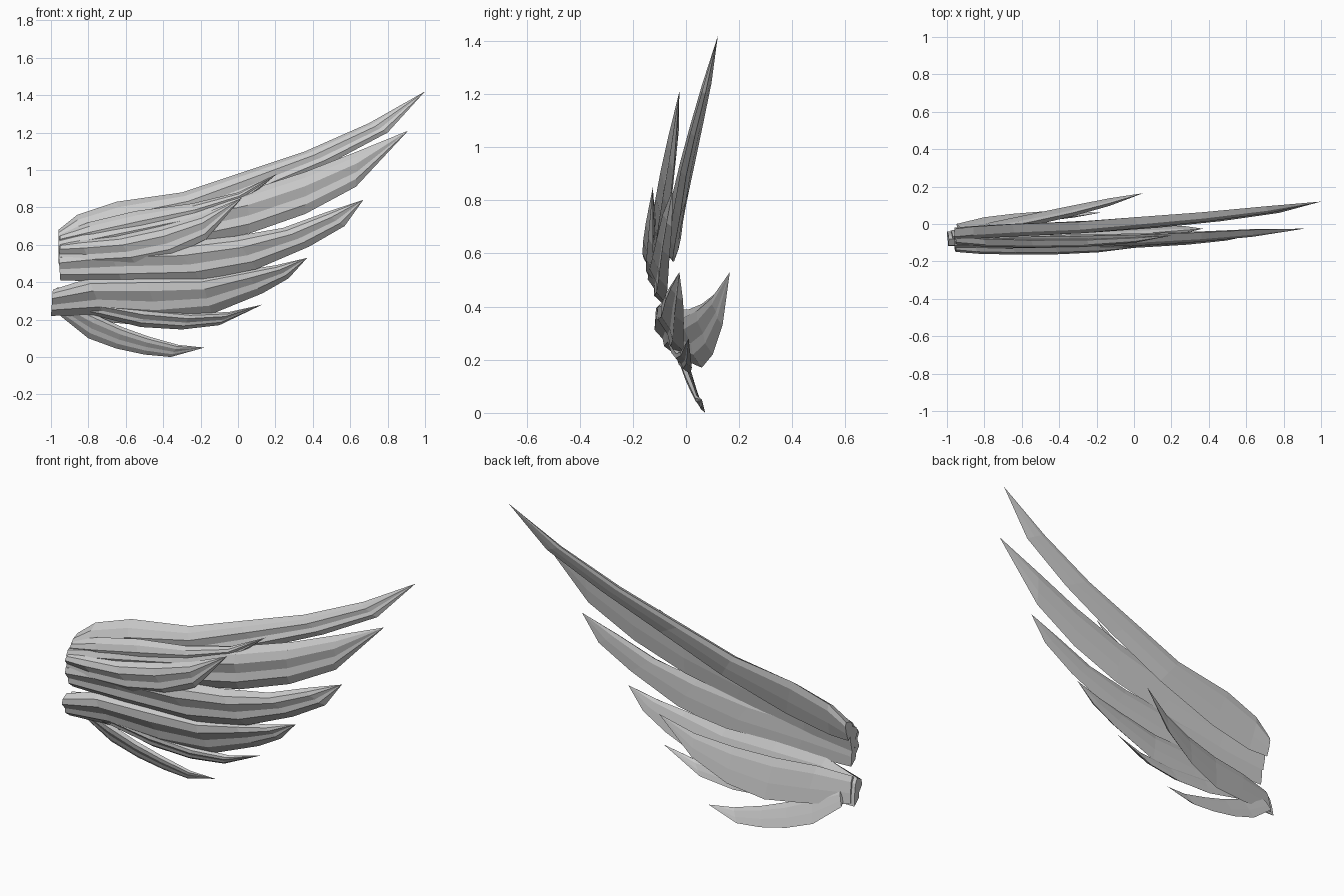
import bpy, bmesh

grey = bpy.data.materials.new("feather grey")
grey.diffuse_color = (0.6, 0.6, 0.6, 1)

# Cross-section of a feather: (position from lower to upper edge, forward bulge)
SECTION = [(0, 0), (0.22, 0.62), (0.42, 0.6), (0.66, 1), (0.86, 0.8), (1, 0.1),
           (0.8, -0.12), (0.4, -0.12)]


def feather(name, upper, lower, depth, thick=0.04, tilt=0.0):
    """Loft the section between two edge lines (x, z) of equal length.
    depth gives y at root, middle and tip; tilt leans the upper edge back."""
    bm = bmesh.new()
    n = len(upper)
    rings = []
    for i, ((ux, uz), (lx, lz)) in enumerate(zip(upper, lower)):
        t = i / (n - 1)
        a, b, c = depth
        y0 = a * (1 - t) * (1 - 2 * t) + 4 * b * t * (1 - t) + c * t * (2 * t - 1)
        width = ((ux - lx) ** 2 + (uz - lz) ** 2) ** 0.5
        th = thick * (1 - 0.75 * t ** 3)
        ring = []
        for u, v in SECTION:
            y = y0 + tilt * (u - 0.5) * width - (v - 0.4) * th
            ring.append(bm.verts.new((lx + (ux - lx) * u, y, lz + (uz - lz) * u)))
        rings.append(ring)
    # close the tip in one point
    tip = bm.verts.new((upper[-1][0], depth[2], upper[-1][1]))
    bmesh.ops.delete(bm, geom=rings.pop(), context='VERTS')
    k = len(SECTION)
    for r0, r1 in zip(rings, rings[1:]):
        for j in range(k):
            bm.faces.new((r0[j], r0[(j + 1) % k], r1[(j + 1) % k], r1[j]))
    for j in range(k):
        bm.faces.new((rings[-1][j], rings[-1][(j + 1) % k], tip))
    bm.faces.new(rings[0])
    bmesh.ops.recalc_face_normals(bm, faces=bm.faces)
    me = bpy.data.meshes.new(name)
    bm.to_mesh(me)
    bm.free()
    me.materials.append(grey)
    ob = bpy.data.objects.new(name, me)
    bpy.context.collection.objects.link(ob)
    return ob


# Long flight feathers, from the leading edge down
feather("leading_feather",
        [(-.96, .68), (-.86, .76), (-.65, .83), (-.3, .88), (0, .98), (.36, 1.10), (.70, 1.25), (1, 1.42)],
        [(-.96, .57), (-.84, .57), (-.58, .62), (-.2, .74), (.16, .89), (.5, 1.04), (.8, 1.2), (.95, 1.32)],
        (-.055, -.012, .12), 0.055, 0.22)
feather("second_feather",
        [(-.96, .64), (-.7, .71), (-.35, .79), (.05, .89), (.36, .99), (.64, 1.10), (.91, 1.21)],
        [(-.96, .50), (-.66, .53), (-.25, .60), (.06, .66), (.36, .765), (.63, .91), (.87, 1.10)],
        (-.095, -.085, -.025), 0.06, 0.1)
feather("third_feather",
        [(-.96, .55), (-.7, .60), (-.35, .61), (-.02, .645), (.24, .69), (.46, .77), (.67, .84)],
        [(-.95, .41), (-.62, .40), (-.2, .41), (.1, .47), (.38, .59), (.57, .70), (.63, .76)],
        (-.11, -.095, -.05), 0.055, -0.05)
feather("fourth_feather",
        [(-.99, .36), (-.8, .42), (-.5, .43), (-.2, .43), (.03, .465), (.2, .49), (.37, .53)],
        [(-1, .22), (-.72, .225), (-.42, .2), (-.14, .23), (.13, .34), (.27, .42), (.32, .46)],
        (-.08, -.055, -.025), 0.055, -0.25)
feather("fifth_feather",
        [(-.96, .33), (-.75, .30), (-.5, .26), (-.25, .235), (-.05, .24), (.13, .28)],
        [(-.93, .25), (-.74, .215), (-.52, .16), (-.3, .147), (-.1, .17), (.08, .23)],
        (-.06, -.02, .01), 0.04, -0.3)
feather("lowest_feather",
        [(-.92, .29), (-.76, .225), (-.62, .16), (-.48, .11), (-.32, .065), (-.18, .05)],
        [(-.95, .22), (-.80, .10), (-.65, .045), (-.5, .013), (-.36, 0), (-.22, .025)],
        (-.025, .03, .06), 0.025, -0.4)

# Short covert feathers overlapping the front
feather("front_covert",
        [(-.95, .61), (-.85, .63), (-.65, .65), (-.42, .70), (-.2, .76), (.02, .85)],
        [(-.96, .51), (-.78, .49), (-.55, .50), (-.35, .54), (-.17, .63), (-.01, .79)],
        (-.12, -.138, -.125), 0.05, 0.05)
feather("upper_covert",
        [(-.95, .66), (-.8, .72), (-.55, .78), (-.25, .82), (0, .88), (.21, .98)],
        [(-.96, .57), (-.75, .57), (-.48, .62), (-.2, .72), (.02, .82), (.18, .92)],
        (-.085, -.105, -.06), 0.04, 0.1)

# Curved feather standing out at the back
feather("rear_feather",
        [(-.97, .37), (-.78, .39), (-.55, .39), (-.33, .41), (-.13, .45), (.05, .53)],
        [(-.98, .23), (-.74, .19), (-.52, .17), (-.32, .22), (-.13, .33), (0, .45)],
        (-.065, .045, .165), 0.04, -0.2)
